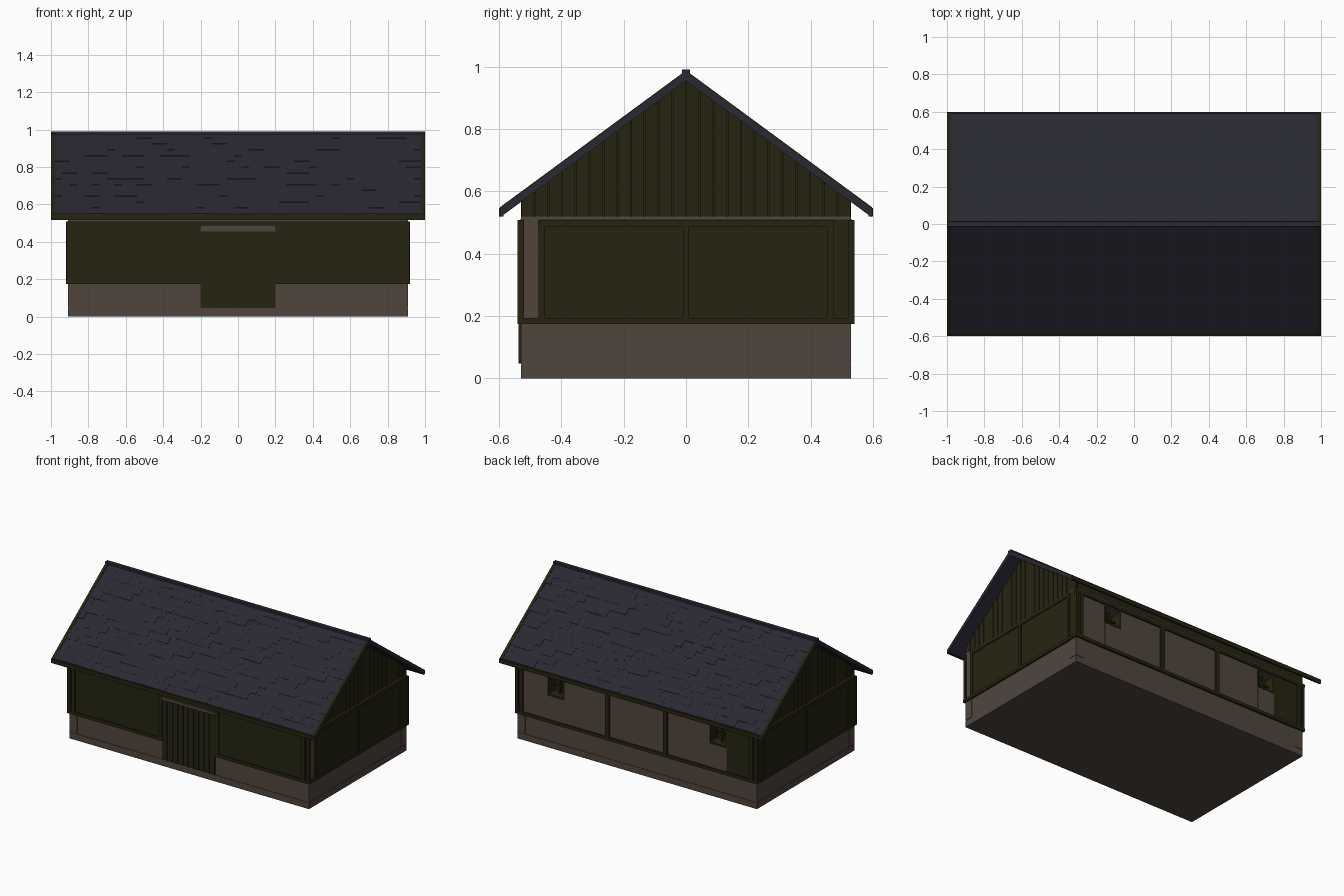
import bpy, bmesh, math, random
from mathutils import Vector

if "Cube" in bpy.data.objects:
    bpy.data.objects.remove(bpy.data.objects["Cube"])
random.seed(4)

def mat(name, col):
    m = bpy.data.materials.new(name)
    m.diffuse_color = (*col, 1)
    m.use_nodes = True
    m.node_tree.nodes["Principled BSDF"].inputs["Base Color"].default_value = m.diffuse_color
    return m

STONE = mat("stone brown", (0.080, 0.060, 0.048))
WOOD = mat("dark olive wood", (0.0185, 0.0175, 0.0055))
SLATE = mat("slate roof", (0.022, 0.021, 0.033))

def finish(name, bm, material):
    bmesh.ops.recalc_face_normals(bm, faces=bm.faces)
    me = bpy.data.meshes.new(name)
    bm.to_mesh(me)
    bm.free()
    me.materials.append(material)
    ob = bpy.data.objects.new(name, me)
    bpy.context.collection.objects.link(ob)
    return ob

def add_box(bm, x0, x1, y0, y1, z0, z1):
    r = bmesh.ops.create_cube(bm, size=1)
    for v in r["verts"]:
        v.co = (x0 + (v.co.x + .5) * (x1 - x0), y0 + (v.co.y + .5) * (y1 - y0),
                z0 + (v.co.z + .5) * (z1 - z0))

def boxes(name, material, items):
    bm = bmesh.new()
    for b in items:
        add_box(bm, *b)
    return finish(name, bm, material)

def add_prism(bm, pts, x0, x1):
    # extrude a (y, z) outline along x
    f = bm.faces.new([bm.verts.new((x0, y, z)) for y, z in pts])
    r = bmesh.ops.extrude_face_region(bm, geom=[f])
    bmesh.ops.translate(bm, vec=(x1 - x0, 0, 0),
                        verts=[v for v in r["geom"] if isinstance(v, bmesh.types.BMVert)])

X, Y = 0.91, 0.53
SL = 0.735
def under(y):
    return 0.96 - SL * abs(y)

# stone base, plinth and corner blocks
boxes("base_slab", STONE, [(-X, X, -Y, Y, 0, 0.044)])
boxes("plinth", STONE, [(-X + .003, X - .003, -Y + .003, Y - .003, 0.04, 0.18)])
boxes("plinth_corners", STONE, [
    (min(s * .85, s * X), max(s * .85, s * X), min(t * .472, t * Y), max(t * .472, t * Y), 0.047, 0.18)
    for s in (-1, 1) for t in (-1, 1)])

# plaster walls with two window recesses in the back
walls = boxes("walls", STONE, [(-X, X, -Y, Y, 0.18, 0.52)])
cutter = boxes("window_cutter", STONE, [(s * .615 - .065, s * .615 + .065, .45, .6, .36, .48) for s in (-1, 1)])
cutter.hide_render = True
cutter.hide_viewport = True
mod = walls.modifiers.new("windows", 'BOOLEAN')
mod.object = cutter
mod.solver = 'EXACT'

# window linings, bars and sill strips
lining, bars, under_win = [], [], []
for s in (-1, 1):
    a, b = s * .615 - .065, s * .615 + .065
    lining += [(a, b, .45, .455, .36, .48), (a, a + .008, .45, .532, .36, .48), (b - .008, b, .45, .532, .36, .48),
               (a, b, .45, .532, .36, .368)]
    bars += [(s * .615 - .005, s * .615 + .005, .48, .49, .368, .48), (a + .008, b - .008, .48, .49, .415, .425)]
    under_win.append((a, b, .52, .533, .185, .358))
boxes("window_lining", WOOD, lining)
boxes("window_bars", WOOD, bars)
boxes("window_aprons", STONE, under_win)

# timber infill panels on front and sides
boxes("front_panels", WOOD, [(-.905, -.2, -Y - .003, -.52, .18, .51), (.2, .905, -Y - .003, -.52, .18, .51)])
boxes("back_end_panel", WOOD, [(-.905, -.68, .52, Y + .003, .18, .51)])
boxes("right_panel", WOOD, [(.9, X + .003, -.47, .528, .18, .51)])
boxes("left_panel", WOOD, [(-X - .003, -.9, -.528, .528, .18, .51)])

# timber frame: long sides
frame = []
for t in (-1, 1):
    y0, y1 = sorted((t * .52, t * .541))
    frame.append((-.92, .92, y0, y1, .487, .508))
    spans = [(-.92, -.2), (.2, .92)] if t < 0 else [(-.92, .92)]
    frame += [(a, b, y0, y1, .175, .196) for a, b in spans]
    for s in (-1, 1):
        px = .215 if t < 0 else .22
        frame.append((s * px - .015, s * px + .015, y0, y1, .18, .505))
        frame.append((s * .873 - .012, s * .873 + .012, y0, y1, .18, .505))
        frame.append((s * .908 - .01, s * .908 + .01, y0, y1, .18, .505))
boxes("long_side_frame", WOOD, frame)

# timber frame: gable ends
frame = []
for s in (-1, 1):
    x0, x1 = sorted((s * .9, s * .92))
    frame += [(x0, x1, -.475, .475, .487, .508), (x0, x1, -.54, .54, .175, .194)]
    frame += [(x0, x1, y - .01, y + .01, .18, .505) for y in (-.463, 0, .463)]
boxes("gable_end_frame", WOOD, frame)

# plank door
boxes("door_planks", WOOD, [(-.2 + i * .04 + .002, -.16 + i * .04 - .002, -.538, -.5, .048, .455) for i in range(10)])
boxes("door_backing", WOOD, [(-.2, .2, -.533, -.5, .048, .455)])
boxes("door_lintel", STONE, [(-.2, .2, -.538, -.5, .457, .475)])

# attic core and vertical gable boards
bm = bmesh.new()
add_prism(bm, [(-Y, .51), (Y, .51), (Y, under(Y)), (0, .96), (-Y, under(Y))], -.9, .9)
finish("attic", bm, WOOD)
bm = bmesh.new()
n = 24
w = 2 * Y / n
for s in (-1, 1):
    for i in range(n):
        a, b = -Y + i * w + .002, -Y + (i + 1) * w - .002
        add_prism(bm, [(a, .52), (b, .52), (b, under(b)), (a, under(a))], s * .895, s * X)
finish("gable_boards", bm, WOOD)

# roof slabs
bm = bmesh.new()
for t in (-1, 1):
    e = .595 * t
    add_prism(bm, [(0, .955), (e, under(e) - .005), (e, under(e) + .022), (0, .982)], -1, 1)
finish("roof_slabs", bm, SLATE)

# staggered shingles with small height differences
bm = bmesh.new()
rows, tw = 14, .08
for t in (-1, 1):
    for r in range(rows):
        ya, yb = .592 * r / rows, .592 * (r + 1) / rows
        x = -.98 - (tw / 2 if r % 2 else 0)
        while x < .98:
            a, b = max(x, -.98), min(x + tw, .98)
            h = .024 + random.uniform(0, .003)
            add_prism(bm, [(t * ya, under(ya) + .015), (t * yb, under(yb) + .015),
                           (t * yb, under(yb) + h), (t * ya, under(ya) + h)], a, b)
            x += tw
finish("shingles", bm, SLATE)

# verge strips, eaves fascia and ridge cap
bm = bmesh.new()
for t in (-1, 1):
    for s in (-1, 1):
        e = .597 * t
        add_prism(bm, [(0, .975), (e, under(e) + .015), (e, under(e) + .028), (0, .988)], s * .978, s * .999)
finish("verge_strips", bm, WOOD)
boxes("eaves_fascia", WOOD, [(-1, 1, .586, .6, .52, .547), (-1, 1, -.6, -.586, .52, .547)])
boxes("ridge_cap", SLATE, [(-1, 1, -.013, .013, .965, .991)])
